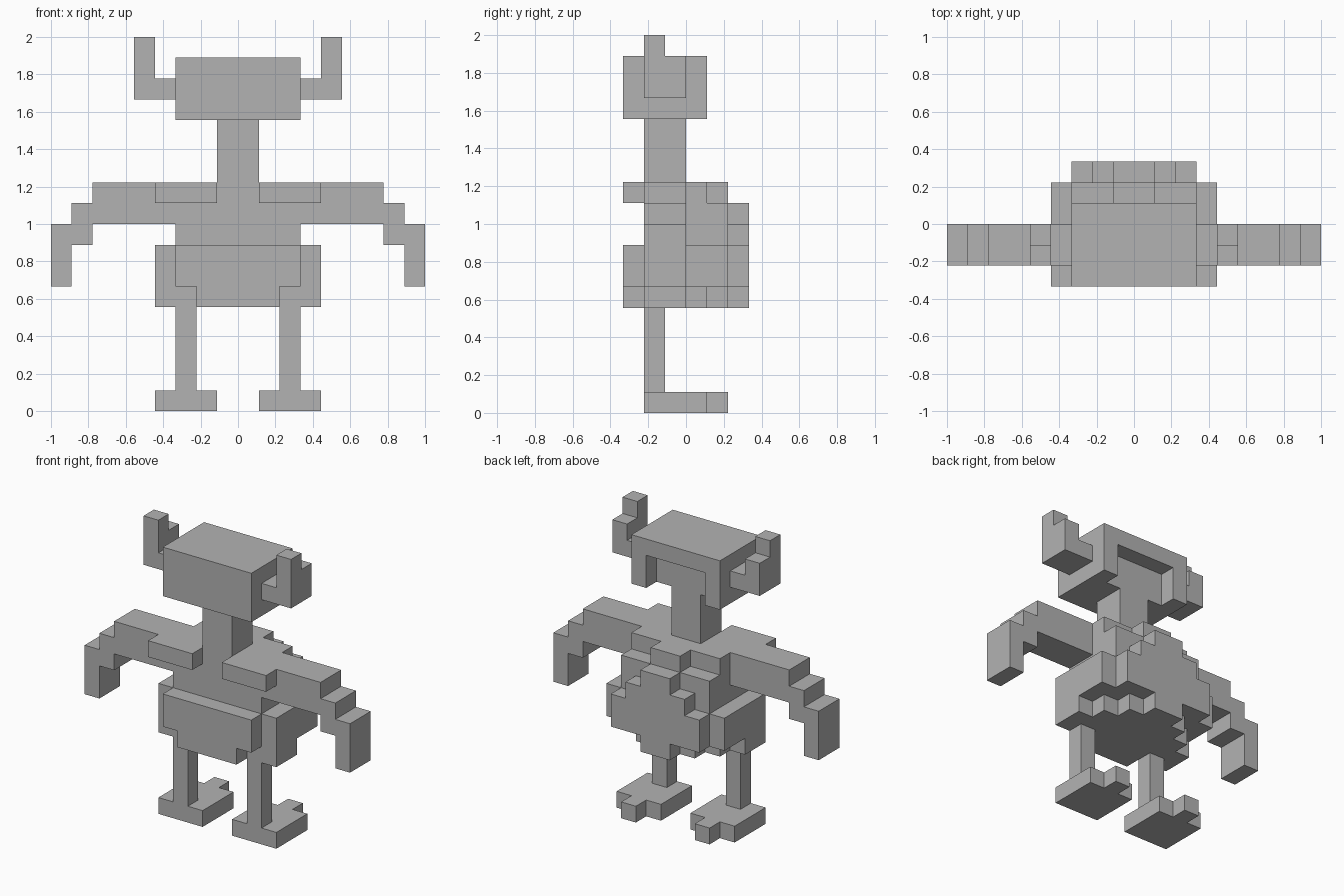
import bpy, bmesh
from mathutils import Vector

U = 1 / 9  # block size

cube = bpy.data.objects.get("Cube")
if cube:
    bpy.data.objects.remove(cube, do_unlink=True)

grey = bpy.data.materials.new("grey")
grey.use_nodes = True
grey.diffuse_color = (0.45, 0.45, 0.45, 1)
grey.node_tree.nodes["Principled BSDF"].inputs["Base Color"].default_value = grey.diffuse_color


def block_part(name, boxes):
    """Join boxes (x0, x1, y0, y1, z0, z1 in blocks) into one clean outer shell."""
    cells = {(x, y, z) for x0, x1, y0, y1, z0, z1 in boxes
             for x in range(x0, x1) for y in range(y0, y1) for z in range(z0, z1)}
    bm = bmesh.new()
    verts = {}

    def vert(p):
        key = tuple(p)
        if key not in verts:
            verts[key] = bm.verts.new(Vector(key) * U)
        return verts[key]

    for cell in cells:
        for axis in range(3):
            a, b = (axis + 1) % 3, (axis + 2) % 3
            for side in (0, 1):
                near = list(cell)
                near[axis] += 2 * side - 1
                if tuple(near) in cells:
                    continue
                loop = []
                for da, db in ((0, 0), (1, 0), (1, 1), (0, 1)):
                    p = list(cell)
                    p[axis] += side
                    p[a] += da
                    p[b] += db
                    loop.append(vert(p))
                bm.faces.new(loop if side else loop[::-1])
    bmesh.ops.dissolve_limit(bm, angle_limit=0.01, verts=bm.verts[:], edges=bm.edges[:])
    mesh = bpy.data.meshes.new(name)
    bm.to_mesh(mesh)
    bm.free()
    mesh.materials.append(grey)
    obj = bpy.data.objects.new(name, mesh)
    bpy.context.collection.objects.link(obj)


def pair(name, boxes):
    """Build a left part and its mirrored right part."""
    block_part("left_" + name, boxes)
    block_part("right_" + name, [(-x1, -x0, *rest) for x0, x1, *rest in boxes])


def wide(half, *rest):
    """Box centred on x."""
    return (-half, half, *rest)


# Head, hollowed at the back into a hood around the neck
block_part("head", [wide(3, -3, 0, 14, 17), wide(3, 0, 1, 16, 17),
                    (2, 3, 0, 1, 14, 16), (-3, -2, 0, 1, 14, 16)])
block_part("neck", [wide(1, -2, 0, 11, 14)])
pair("horn", [(3, 5, -2, 0, 15, 16), (4, 5, -1, 0, 16, 17), (4, 5, -2, -1, 16, 18)])

# Chest, collar and hips
block_part("chest", [wide(3, -2, 0, 8, 11)])
pair("collar", [(1, 4, -3, -2, 10, 11)])
block_part("hips", [wide(4, -2, 0, 5, 8), wide(3, -3, -2, 6, 8), wide(2, -3, -2, 5, 6)])

# Rounded back shell, stepping in towards the rear
block_part("back_shell", [
    wide(3, 0, 1, 5, 6), wide(2, 1, 2, 5, 6), wide(1, 2, 3, 5, 6),
    wide(4, 0, 2, 6, 8), wide(3, 2, 3, 6, 8),
    wide(3, 0, 2, 8, 10), wide(2, 2, 3, 8, 9), wide(1, 2, 3, 9, 10),
    wide(3, 0, 1, 10, 11), wide(1, 1, 2, 10, 11)])

# Limbs
pair("arm", [(3, 7, -2, 0, 9, 11), (7, 8, -2, 0, 8, 10), (8, 9, -2, 0, 6, 9)])
pair("leg", [(2, 3, -2, -1, 1, 5)])
pair("foot", [(1, 4, -2, 1, 0, 1), (2, 3, 1, 2, 0, 1)])
